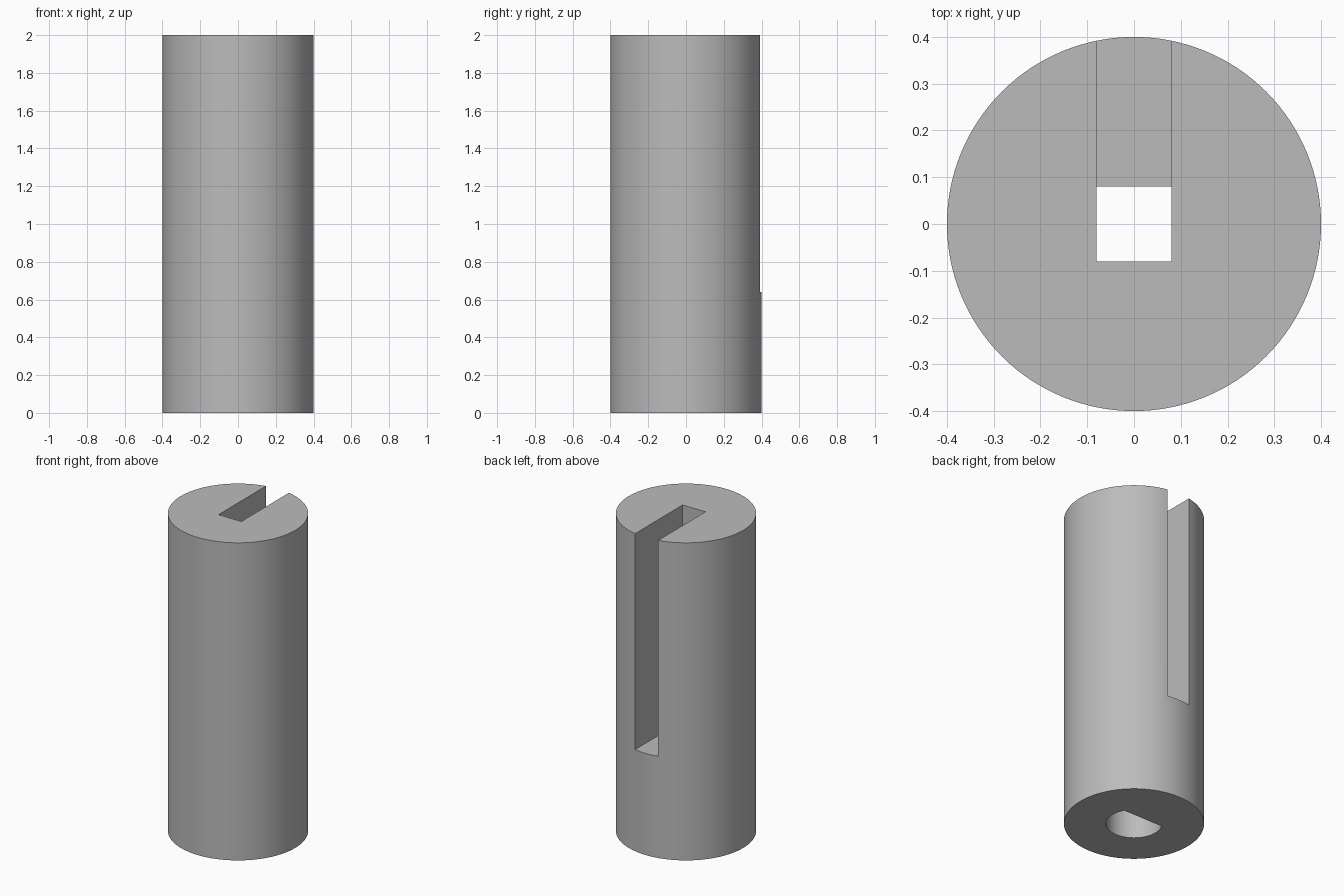
import bpy, bmesh, math

cube = bpy.data.objects.get("Cube")
if cube:
    bpy.data.objects.remove(cube, do_unlink=True)

RADIUS, HEIGHT = 0.4, 2.0
BORE_RADIUS, HALF_SLOT, SLOT_FLOOR = 0.16, 0.08, 0.64

grey = bpy.data.materials.new("plain grey")
grey.use_nodes = True
colour = (0.5, 0.5, 0.5, 1)
grey.diffuse_color = colour
grey.node_tree.nodes["Principled BSDF"].inputs["Base Color"].default_value = colour


def prism(name, outline, bottom, top):
    """Extrude a closed xy outline from bottom to top."""
    bm = bmesh.new()
    base = bm.faces.new([bm.verts.new((x, y, bottom)) for x, y in outline])
    raised = bmesh.ops.extrude_face_region(bm, geom=[base])["geom"]
    for v in raised:
        if isinstance(v, bmesh.types.BMVert):
            v.co.z = top
    bmesh.ops.recalc_face_normals(bm, faces=bm.faces)
    mesh = bpy.data.meshes.new(name)
    bm.to_mesh(mesh)
    bm.free()
    mesh.materials.append(grey)
    obj = bpy.data.objects.new(name, mesh)
    bpy.context.collection.objects.link(obj)
    return obj


def arc(radius, start, end, count):
    angles = [start + (end - start) * i / count for i in range(count + 1)]
    return [(radius * math.cos(a), radius * math.sin(a)) for a in angles]


# Round body
body = prism("slotted_cylinder", arc(RADIUS, 0, math.tau, 128)[:-1], 0, HEIGHT)

# Slot open to the top and back
w = HALF_SLOT
slot = prism("slot_cutter", [(-w, -w), (w, -w), (w, 0.6), (-w, 0.6)],
             SLOT_FLOOR, HEIGHT + 0.1)

# D-shaped bore from below, flat side towards the back
flat = math.asin(HALF_SLOT / BORE_RADIUS)
bore = prism("bore_cutter", arc(BORE_RADIUS, math.pi - flat, math.tau + flat, 64),
             -0.1, SLOT_FLOOR)

bpy.context.view_layer.objects.active = body
body.select_set(True)
for cutter in (slot, bore):
    mod = body.modifiers.new(cutter.name, 'BOOLEAN')
    mod.operation = 'DIFFERENCE'
    mod.solver = 'EXACT'
    mod.object = cutter
    bpy.ops.object.modifier_apply(modifier=mod.name)
    bpy.data.objects.remove(cutter, do_unlink=True)

bpy.ops.object.shade_smooth_by_angle(angle=math.radians(30))
